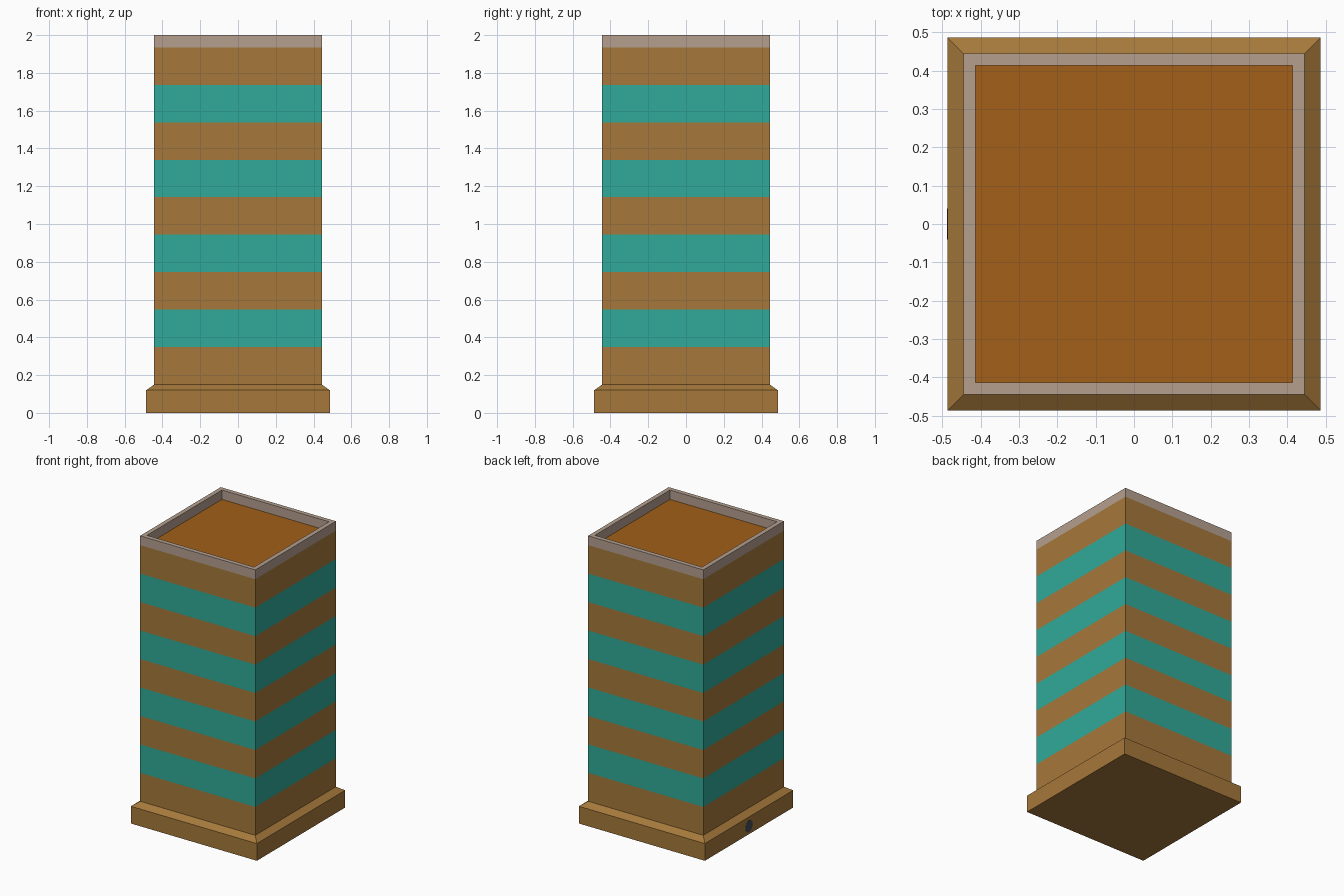
import bpy, bmesh, math

if "Cube" in bpy.data.objects:
    bpy.data.objects.remove(bpy.data.objects["Cube"])

def mat(name, rgb):
    m = bpy.data.materials.new(name)
    m.diffuse_color = (*rgb, 1)
    m.use_nodes = True
    m.node_tree.nodes["Principled BSDF"].inputs["Base Color"].default_value = m.diffuse_color
    return m

BROWN = mat("brown", (0.38, 0.19, 0.043))
TEAL = mat("teal", (0.03, 0.40, 0.32))
PALE = mat("pale_trim", (0.46, 0.35, 0.275))
ORANGE = mat("orange_top", (0.36, 0.115, 0.009))
SLATE = mat("slate", (0.06, 0.07, 0.10))

def square_loft(name, profile, mats, cap_bottom=False, cap_top=None):
    """Join square rings (half width, z); mats gives one material per step."""
    bm = bmesh.new()
    me = bpy.data.meshes.new(name)
    slots = list(dict.fromkeys(mats + ([cap_top] if cap_top else [])))
    for m in slots:
        me.materials.append(m)
    rings = [[bm.verts.new((sx * h, sy * h, z))
              for sx, sy in ((-1, -1), (1, -1), (1, 1), (-1, 1))]
             for h, z in profile]
    for a, b, m in zip(rings, rings[1:], mats):
        for i in range(4):
            j = (i + 1) % 4
            bm.faces.new((a[i], a[j], b[j], b[i])).material_index = slots.index(m)
    if cap_bottom:
        bm.faces.new(rings[0][::-1])
    if cap_top:
        bm.faces.new(rings[-1]).material_index = slots.index(cap_top)
    bm.to_mesh(me)
    bm.free()
    ob = bpy.data.objects.new(name, me)
    bpy.context.collection.objects.link(ob)
    return ob

# Plinth with sloped shoulder
square_loft("plinth", [(0.486, 0), (0.486, 0.12), (0.444, 0.15)],
            [BROWN, BROWN], cap_bottom=True)

# Striped tower: nine equal bands
z0, z1, n = 0.15, 1.935, 9
square_loft("striped_body",
            [(0.444, z0 + (z1 - z0) * i / n) for i in range(n + 1)],
            [TEAL if i % 2 else BROWN for i in range(n)])

# Raised rim around the recessed top panel
square_loft("rim_and_top", [(0.444, z1), (0.444, 2.0), (0.413, 2.0), (0.413, z1)],
            [PALE] * 3, cap_top=ORANGE)

# Small round socket on the left side of the plinth
bpy.ops.mesh.primitive_cylinder_add(vertices=24, radius=0.04, depth=0.004,
                                    location=(-0.485, 0, 0.055),
                                    rotation=(0, math.pi / 2, 0))
socket = bpy.context.object
socket.name = "side_socket"
socket.data.materials.append(SLATE)
